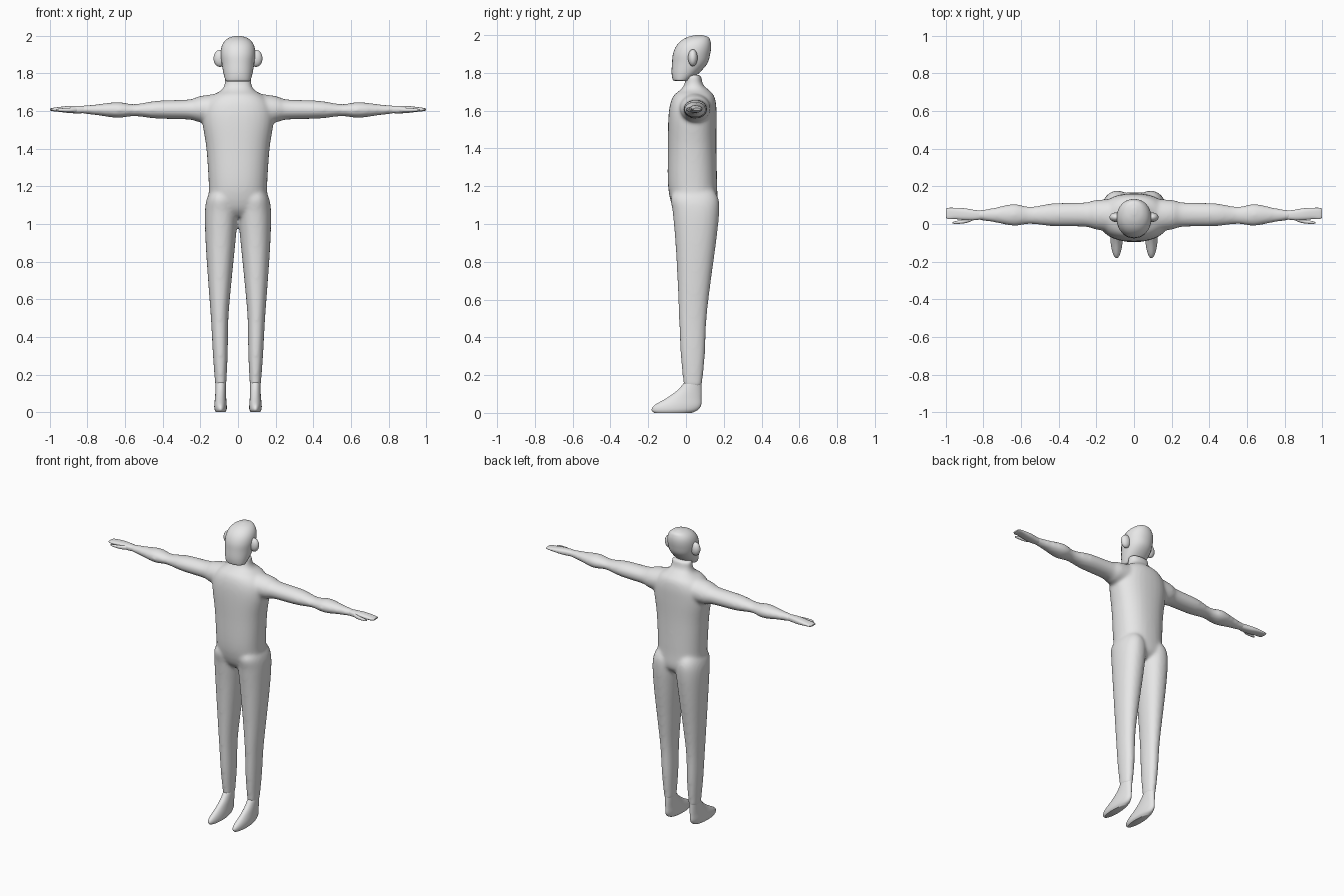
import bpy, bmesh, math
from mathutils import Vector

default = bpy.data.objects.get("Cube")
if default:
    bpy.data.objects.remove(default, do_unlink=True)

grey = bpy.data.materials.new("plain grey")
grey.use_nodes = True
grey.diffuse_color = (0.8, 0.8, 0.8, 1)
grey.node_tree.nodes["Principled BSDF"].inputs["Base Color"].default_value = (0.8, 0.8, 0.8, 1)


def smooth_sections(sections, steps):
    """Catmull-Rom curve through the cross-sections."""
    out = []
    last = len(sections) - 1
    for i in range(last):
        a, b, c, d = (sections[max(0, min(last, j))] for j in (i - 1, i, i + 1, i + 2))
        for s in range(steps):
            t = s / steps
            out.append([q + 0.5 * t * (r - p + t * (2 * p - 5 * q + 4 * r - s2
                        + t * (3 * (q - r) + s2 - p)))
                        for p, q, r, s2 in zip(a, b, c, d)])
    out.append(list(sections[last]))
    return out


def loft(bm, axis, sections, side=1, power=2.0, steps=5, sides=32):
    """Skin of rounded sections: position, then low and high bounds of each cross axis."""
    rings = []
    for pos, a0, a1, b0, b1 in smooth_sections(sections, steps):
        ring = []
        for k in range(sides):
            ang = 2 * math.pi * k / sides
            c, s = math.cos(ang), math.sin(ang)
            a = (a0 + a1) / 2 + (a1 - a0) / 2 * math.copysign(abs(c) ** (2 / power), c)
            b = (b0 + b1) / 2 + (b1 - b0) / 2 * math.copysign(abs(s) ** (2 / power), s)
            co = Vector((a, b, pos)) if axis == "z" else Vector((pos, a, b))
            co.x *= side
            ring.append(bm.verts.new(co))
        rings.append(ring)
    for low, high in zip(rings, rings[1:]):
        for k in range(sides):
            n = (k + 1) % sides
            bm.faces.new((low[k], low[n], high[n], high[k]))
    bm.faces.new(rings[0][::-1])
    bm.faces.new(rings[-1])


def finish(bm, name):
    bmesh.ops.recalc_face_normals(bm, faces=bm.faces)
    mesh = bpy.data.meshes.new(name)
    bm.to_mesh(mesh)
    bm.free()
    mesh.materials.append(grey)
    obj = bpy.data.objects.new(name, mesh)
    bpy.context.collection.objects.link(obj)
    bpy.ops.object.select_all(action="DESELECT")
    obj.select_set(True)
    bpy.context.view_layer.objects.active = obj
    bpy.ops.object.shade_smooth_by_angle(angle=math.radians(50))
    return obj


torso = [
    (1.04, -.10, .10, -.03, .12),
    (1.09, -.155, .155, -.07, .165),
    (1.2, -.155, .155, -.095, .165),
    (1.4, -.168, .168, -.096, .161),
    (1.55, -.19, .19, -.094, .162),
    (1.63, -.18, .18, -.085, .16),
    (1.68, -.14, .14, -.065, .148),
    (1.71, -.09, .09, -.03, .12),
    (1.74, -.072, .072, -.008, .09),
    (1.79, -.07, .07, 0, .08),
]
arm = [
    (.06, -.05, .135, 1.53, 1.70),
    (.2, -.03, .128, 1.54, 1.68),
    (.26, -.015, .115, 1.555, 1.662),
    (.43, -.012, .11, 1.56, 1.655),
    (.55, 0, .092, 1.573, 1.637),
    (.64, -.01, .107, 1.564, 1.648),
    (.75, .01, .085, 1.578, 1.636),
    (.84, .022, .072, 1.588, 1.628),
]
leg = [
    (.14, .063, .121, -.012, .084),
    (.3, .055, .133, -.028, .1),
    (.5, .051, .144, -.037, .109),
    (.7, .034, .159, -.045, .132),
    (.9, .014, .172, -.056, .159),
    (1.06, .001, .176, -.07, .176),
    (1.14, .01, .164, -.08, .17),
    (1.2, .04, .13, -.04, .13),
]
foot = [
    (0, .068, .118, -.168, .03),
    (.015, .06, .125, -.182, .062),
    (.04, .06, .126, -.168, .08),
    (.08, .063, .122, -.1, .082),
    (.12, .064, .12, -.045, .083),
    (.16, .064, .12, -.01, .083),
]
hand = [
    (.81, .025, .07, 1.59, 1.626),
    (.85, .02, .075, 1.588, 1.628),
    (.9, .021, .083, 1.59, 1.627),
    (.95, .026, .086, 1.596, 1.622),
    (.985, .026, .086, 1.6, 1.617),
    (1.0, .034, .08, 1.604, 1.613),
]
thumb = [
    (.85, .022, .045, 1.595, 1.62),
    (.89, .006, .026, 1.594, 1.618),
    (.945, 0, .016, 1.598, 1.614),
    (.965, .004, .01, 1.602, 1.61),
]
head = [
    (1.758, -.058, .058, -.058, .012),
    (1.764, -.066, .066, -.07, .025),
    (1.8, -.077, .077, -.076, .07),
    (1.85, -.086, .086, -.074, .113),
    (1.9, -.092, .092, -.069, .128),
    (1.94, -.088, .088, -.053, .133),
    (1.97, -.073, .073, -.026, .129),
    (1.99, -.047, .047, .01, .117),
    (2.0, -.012, .012, .05, .085),
]

# Body, arms and legs melted into one skin
bm = bmesh.new()
loft(bm, "z", torso, power=2.3)
for side in (1, -1):
    loft(bm, "x", arm, side)
    loft(bm, "z", leg, side, power=2.2)
body = finish(bm, "body")
remesh = body.modifiers.new("merge", "REMESH")
remesh.mode = "VOXEL"
remesh.voxel_size = 0.009
remesh.use_smooth_shade = True
relax = body.modifiers.new("relax", "SMOOTH")
relax.factor = 0.5
relax.iterations = 12

# Head
bm = bmesh.new()
loft(bm, "z", head, power=2.15)
finish(bm, "head")

for side, label in ((1, "left"), (-1, "right")):
    # Ear, a flattened bulb
    bm = bmesh.new()
    bmesh.ops.create_uvsphere(bm, u_segments=24, v_segments=14, radius=1)
    for v in bm.verts:
        v.co = Vector((side * (.096 + .034 * v.co.x), .036 + .025 * v.co.y,
                       1.88 + .045 * v.co.z))
    finish(bm, label + "_ear")

    # Hand with its thumb
    bm = bmesh.new()
    loft(bm, "x", hand, side, power=2.5)
    loft(bm, "x", thumb, side)
    finish(bm, label + "_hand")

    # Foot
    bm = bmesh.new()
    loft(bm, "z", foot, side)
    finish(bm, label + "_foot")
